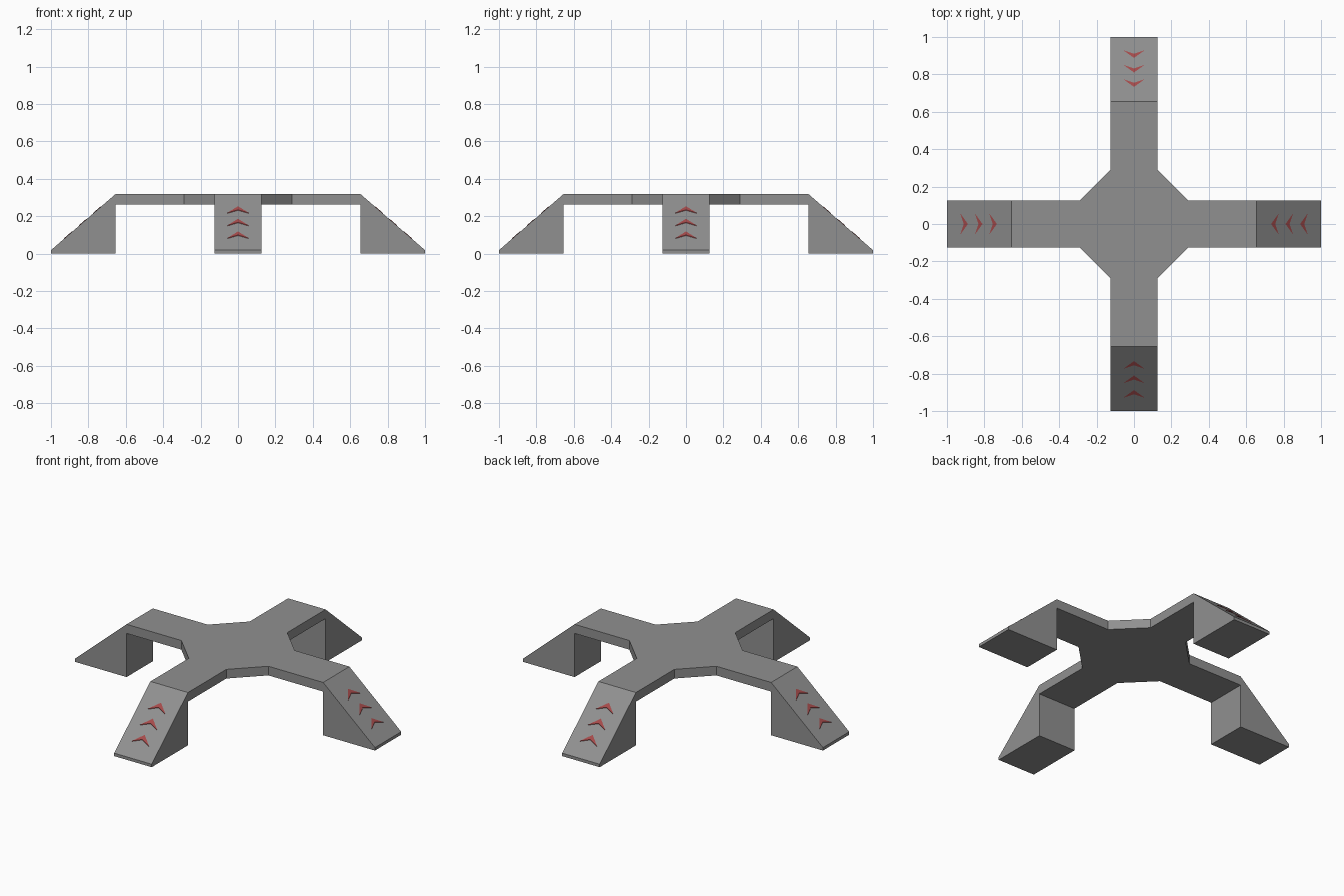
import bpy, math
from mathutils import Matrix, Vector

if "Cube" in bpy.data.objects:
    bpy.data.objects.remove(bpy.data.objects["Cube"])

W, IN, OUT = 0.125, 0.655, 1.0        # arm half width, ramp inner and outer radius
TOP, UNDER, LIP, C = 0.318, 0.263, 0.018, 0.29


def material(name, rgb):
    m = bpy.data.materials.new(name)
    m.diffuse_color = (*rgb, 1)
    m.use_nodes = True
    m.node_tree.nodes["Principled BSDF"].inputs["Base Color"].default_value = m.diffuse_color
    return m


def make(name, verts, faces, mat, turn=0.0):
    me = bpy.data.meshes.new(name)
    rot = Matrix.Rotation(turn, 4, 'Z')
    me.from_pydata([rot @ Vector(v) for v in verts], [], faces)
    me.update()
    me.materials.append(mat)
    ob = bpy.data.objects.new(name, me)
    bpy.context.collection.objects.link(ob)
    return ob


grey = material("dark_grey", (0.28, 0.28, 0.28))
red = material("arrow_red", (0.38, 0.07, 0.07))

# Cross-shaped deck with chamfered inner corners, open where it meets the ramps
outline = []
for k in range(4):
    rot = Matrix.Rotation(k * math.pi / 2, 4, 'Z')
    outline += [rot @ Vector(p) for p in ((IN, -W, 0), (IN, W, 0), (C, W, 0), (W, C, 0))]
n = len(outline)
verts = [(p.x, p.y, z) for z in (UNDER, TOP) for p in outline]
faces = [tuple(reversed(range(n))), tuple(range(n, 2 * n))]
faces += [(i, (i + 1) % n, n + (i + 1) % n, n + i) for i in range(n) if i % 4 != 0]
make("deck", verts, faces, grey)

# Ramps and the thin chevrons on them
profile = [(IN, 0), (OUT, 0), (OUT, LIP), (IN, TOP), (IN, UNDER)]
slope = (TOP - LIP) / (OUT - IN)
for k, side in enumerate(("right", "back", "left", "front")):
    turn = k * math.pi / 2
    m = len(profile)
    verts = [(x, y, z) for y in (-W, W) for x, z in profile]
    faces = [tuple(range(m)), tuple(reversed(range(m, 2 * m)))]
    # the segment shared with the deck end stays open
    faces += [(i, m + i, m + (i + 1) % m, (i + 1) % m) for i in (0, 1, 2, 4)]
    make(f"ramp_{side}", verts, faces, grey, turn)

    av, af = [], []
    for tip in (0.733, 0.81, 0.888):
        b = len(av)
        for lift in (-0.002, 0.003):
            for dx, y in ((0, 0), (0.041, -0.057), (0.022, 0), (0.041, 0.057)):
                x = tip + dx
                av.append((x, y, TOP - (x - IN) * slope + lift))
        af += [(b + 4, b + 5, b + 6), (b + 4, b + 6, b + 7)]
        # wing pairs run clockwise from the tip, so the rim faces outward
        af += [(b + i, b + (i + 1) % 4, b + 4 + (i + 1) % 4, b + 4 + i) for i in range(4)]
    make(f"arrows_{side}", av, af, red, turn)
